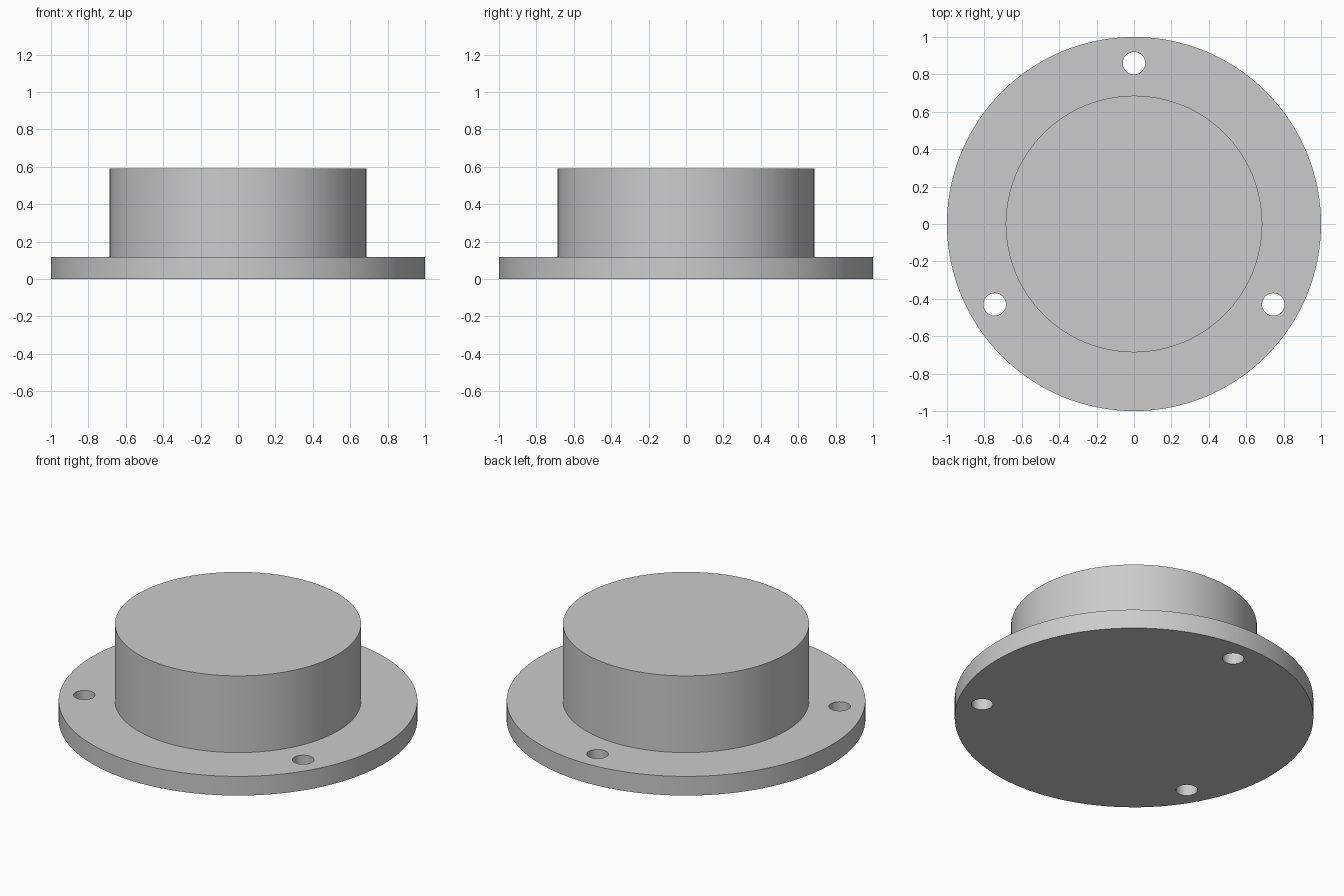
import bpy
import bmesh
import math
from mathutils import Matrix

if "Cube" in bpy.data.objects:
    bpy.data.objects.remove(bpy.data.objects["Cube"], do_unlink=True)

FLANGE_R, FLANGE_H = 1.0, 0.118
HUB_R, TOP_Z = 0.686, 0.59
HOLE_R, BOLT_CIRCLE_R, HOLE_COUNT = 0.06, 0.86, 3

grey = bpy.data.materials.new("light_grey")
grey.use_nodes = True
colour = (0.6, 0.6, 0.6, 1.0)
grey.diffuse_color = colour
grey.node_tree.nodes["Principled BSDF"].inputs["Base Color"].default_value = colour


def add_object(name, bm):
    mesh = bpy.data.meshes.new(name)
    bmesh.ops.recalc_face_normals(bm, faces=bm.faces)
    bm.to_mesh(mesh)
    bm.free()
    mesh.materials.append(grey)
    obj = bpy.data.objects.new(name, mesh)
    bpy.context.collection.objects.link(obj)
    return obj


def activate(obj):
    bpy.ops.object.select_all(action='DESELECT')
    obj.select_set(True)
    bpy.context.view_layer.objects.active = obj


# Flange and solid hub: one stepped body, hub extruded from the inset top face
bm = bmesh.new()
bmesh.ops.create_cone(bm, cap_ends=True, segments=128, radius1=FLANGE_R, radius2=FLANGE_R,
                      depth=FLANGE_H, matrix=Matrix.Translation((0, 0, FLANGE_H / 2)))
top = max(bm.faces, key=lambda f: f.calc_center_median().z)
thickness = (FLANGE_R - HUB_R) * math.cos(math.pi / 128)
bmesh.ops.inset_region(bm, faces=[top], thickness=thickness, use_even_offset=True)
hub_top = bmesh.ops.extrude_discrete_faces(bm, faces=[top])["faces"]
bmesh.ops.translate(bm, verts=hub_top[0].verts, vec=(0, 0, TOP_Z - FLANGE_H))
body = add_object("flanged_hub", bm)

# Bolt holes: evenly spaced cutters through the flange
bm = bmesh.new()
for i in range(HOLE_COUNT):
    angle = math.pi / 2 + i * math.tau / HOLE_COUNT
    centre = (BOLT_CIRCLE_R * math.cos(angle), BOLT_CIRCLE_R * math.sin(angle), FLANGE_H / 2)
    bmesh.ops.create_cone(bm, cap_ends=True, segments=48, radius1=HOLE_R, radius2=HOLE_R,
                          depth=FLANGE_H * 2, matrix=Matrix.Translation(centre))
cutter = add_object("bolt_hole_cutter", bm)
cutter.hide_render = True

drill = body.modifiers.new("bolt_holes", 'BOOLEAN')
drill.operation = 'DIFFERENCE'
drill.solver = 'EXACT'
drill.object = cutter
activate(body)
bpy.ops.object.modifier_apply(modifier=drill.name)
bpy.data.objects.remove(cutter, do_unlink=True)

# Smooth round walls with crisp rims
activate(body)
bpy.ops.object.shade_smooth_by_angle(angle=math.radians(30))
